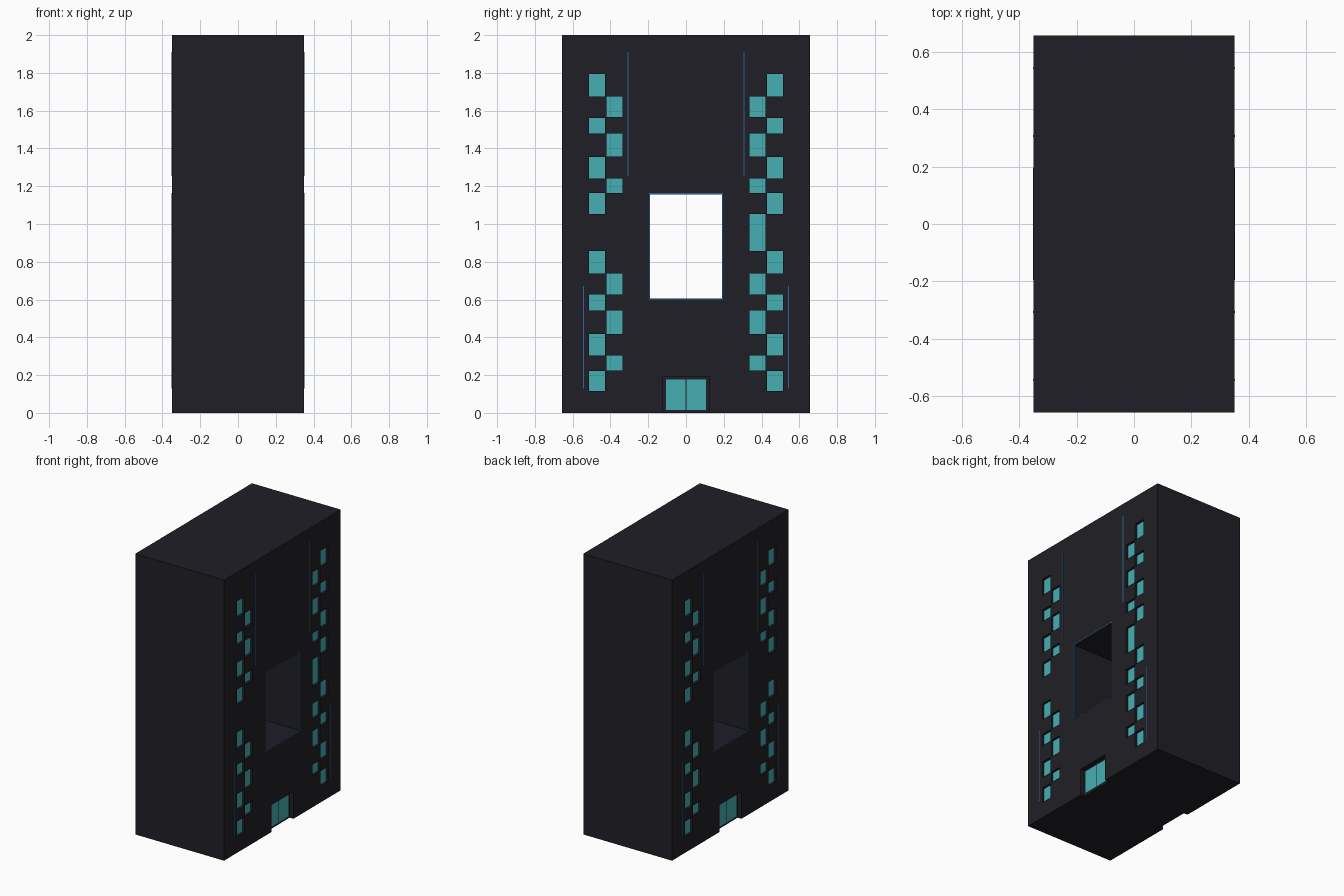
import bpy, bmesh
from mathutils import Vector

if "Cube" in bpy.data.objects:
    bpy.data.objects.remove(bpy.data.objects["Cube"])

HX, HY, H = 0.35, 0.657, 2.0


def material(name, color):
    m = bpy.data.materials.new(name)
    m.diffuse_color = (*color, 1)
    m.use_nodes = True
    m.node_tree.nodes["Principled BSDF"].inputs["Base Color"].default_value = m.diffuse_color
    return m


WALL = material("dark_wall", (0.0145, 0.0135, 0.019))
GLASS = material("teal_glass", (0.06, 0.43, 0.45))
LIGHT = material("blue_light", (0.025, 0.13, 0.36))


def boxes(name, extents, mat):
    """One object from boxes given as (x0, x1, y0, y1, z0, z1)."""
    bm = bmesh.new()
    for x0, x1, y0, y1, z0, z1 in extents:
        verts = bmesh.ops.create_cube(bm, size=1)["verts"]
        size = Vector((abs(x1 - x0), y1 - y0, z1 - z0))
        mid = Vector(((x0 + x1) / 2, (y0 + y1) / 2, (z0 + z1) / 2))
        for v in verts:
            v.co = Vector(a * b for a, b in zip(v.co, size)) + mid
    mesh = bpy.data.meshes.new(name)
    bm.to_mesh(mesh)
    bm.free()
    mesh.materials.append(mat)
    ob = bpy.data.objects.new(name, mesh)
    bpy.context.collection.objects.link(ob)
    return ob


# Window layout as y and z ranges, for one half of a facade
OUTER_Y, INNER_Y = (0.428, 0.513), (0.337, 0.422)
OUTER_Z = [(1.675, 1.793), (1.478, 1.562), (1.24, 1.355), (1.053, 1.163),
           (0.738, 0.857), (0.542, 0.627), (0.303, 0.418), (0.115, 0.223)]
INNER_Z = [(1.567, 1.675), (1.357, 1.478), (1.165, 1.24),
           (0.627, 0.738), (0.418, 0.542), (0.225, 0.303)]
half = [(*OUTER_Y, *z) for z in OUTER_Z] + [(*INNER_Y, *z) for z in INNER_Z]
windows = half + [(-b, -a, c, d) for a, b, c, d in half]
tall_window = (*INNER_Y, 0.858, 1.053)
door_panes = [(-0.105, -0.003, 0.015, 0.178), (0.003, 0.105, 0.015, 0.178)]

# Thin light strips: vertical lines and the frame round the opening
W = 0.006
HOLE = (-0.19, 0.19, 0.605, 1.157)
a, b, c, d = HOLE
lines = [(y - W / 2, y + W / 2, z0, z1) for s in (-1, 1)
         for y, z0, z1 in ((s * 0.307, 1.255, 1.91), (s * 0.543, 0.13, 0.673))]
frame = [(a - W, a, c - W, d + W), (b, b + W, c - W, d + W),
         (a, b, c - W, c), (a, b, d, d + W)]

# Tower block, with recess cutters gathered from both facades
tower = boxes("tower_block", [(-HX, HX, -HY, HY, 0, H)], WALL)
cuts = [(-0.5, 0.5, *HOLE)]

for s, side in ((1, "right"), (-1, "left")):
    def at(rects, deep, shallow):
        return [(s * (HX - deep), s * (HX - shallow), *r) for r in rects]

    panes = windows + ([tall_window] if s > 0 else [])
    cuts += at(panes, 0.018, -0.1)
    cuts += at([(-0.125, 0.125, -0.1, 0.193)], 0.03, -0.1)
    boxes(side + "_windows", at(panes, 0.02, 0.016), GLASS)
    boxes(side + "_door_panes", at(door_panes, 0.032, 0.027), GLASS)
    boxes(side + "_light_lines", at(lines, 0.002, -0.0015), LIGHT)
    boxes(side + "_opening_frame", at(frame, 0.002, -0.0015), LIGHT)

# Cut the opening, window recesses and doorways
cutter = boxes("recess_cutter", cuts, WALL)
cutter.hide_render = True
mod = tower.modifiers.new("recesses", "BOOLEAN")
mod.operation = "DIFFERENCE"
mod.solver = "EXACT"
mod.object = cutter
bpy.context.view_layer.objects.active = tower
bpy.ops.object.modifier_apply(modifier=mod.name)
bpy.data.objects.remove(cutter)
